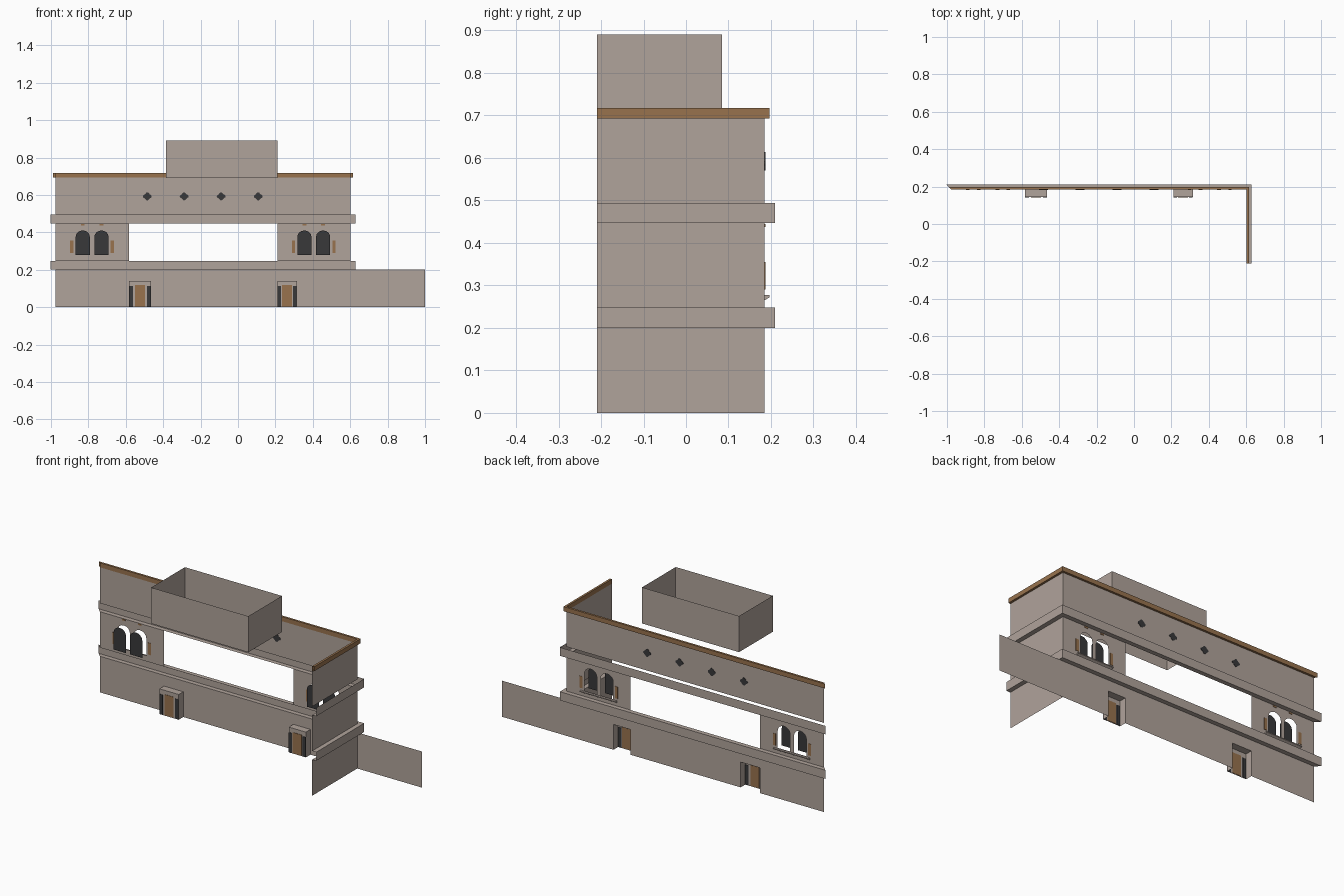
import bpy, bmesh, math

if "Cube" in bpy.data.objects:
    bpy.data.objects.remove(bpy.data.objects["Cube"])

def mat(name, c):
    m = bpy.data.materials.new(name)
    m.diffuse_color = (*c, 1)
    m.use_nodes = True
    m.node_tree.nodes["Principled BSDF"].inputs["Base Color"].default_value = m.diffuse_color
    return m

STONE = mat("warm_grey_stone", (0.434, 0.367, 0.328))
WOOD = mat("brown_wood", (0.314, 0.171, 0.076))
DARK = mat("dark_glass", (0.04, 0.04, 0.042))

L, R, F, B = -0.977, 0.602, 0.185, -0.21     # left end, corner, facade plane, far end

def finish(bm, name, material):
    me = bpy.data.meshes.new(name)
    bm.to_mesh(me)
    bm.free()
    me.materials.append(material)
    ob = bpy.data.objects.new(name, me)
    bpy.context.collection.objects.link(ob)
    return ob

def panel(name, material, outer, holes=(), y=F):
    """Flat sheet in the xz plane with holes, facing +y."""
    bm = bmesh.new()
    edges = []
    for loop in (outer, *holes):
        vs = [bm.verts.new((x, y, z)) for x, z in loop]
        edges += [bm.edges.new((vs[i - 1], vs[i])) for i in range(len(vs))]
    bmesh.ops.triangle_fill(bm, use_beauty=True, edges=edges, normal=(0, 1, 0))
    for f in bm.faces:
        f.normal_update()
        if f.normal.y < 0:
            f.normal_flip()
    return finish(bm, name, material)

def rect(x0, x1, z0, z1):
    return [(x0, z0), (x1, z0), (x1, z1), (x0, z1)]

def arch(cx, w=0.076, z0=0.28, z1=0.41, n=8):
    r, rise = w / 2, 0.035
    return [(cx - r, z0), (cx + r, z0)] + [
        (cx + r * math.cos(math.pi * i / n), z1 - rise + rise * math.sin(math.pi * i / n))
        for i in range(n + 1)]

def sheet(name, material, quads):
    bm = bmesh.new()
    for q in quads:
        bm.faces.new([bm.verts.new(p) for p in q])
    bmesh.ops.remove_doubles(bm, verts=bm.verts, dist=1e-5)
    return finish(bm, name, material)

def plate(name, material, outline, y=F, t=0.004):
    """Thin prism straddling a sheet so that it shows on both sides."""
    bm = bmesh.new()
    a = bm.faces.new([bm.verts.new((x, y - t / 2, z)) for x, z in outline])
    ext = bmesh.ops.extrude_face_region(bm, geom=[a], use_keep_orig=True)["geom"]
    for v in ext:
        if isinstance(v, bmesh.types.BMVert):
            v.co.y += t
    bmesh.ops.recalc_face_normals(bm, faces=bm.faces)
    return finish(bm, name, material)

def trim(name, material, profile):
    """Sweep an (offset, z) profile along the facade and round the corner."""
    rows = [[(L - o, F + o, z), (R + o, F + o, z), (R + o, B, z)] for o, z in profile]
    sheet(name, material, [(p[i], p[i + 1], q[i + 1], q[i])
                           for p, q in zip(rows, rows[1:]) for i in range(2)])

# Ground floor with door notches, running on past the corner
doors = [(-0.583, -0.465), (0.21, 0.315)]
DH, DY = 0.14, 0.145
base = [(L, 0)]
for a, b in doors:
    base += [(a, 0), (a, DH), (b, DH), (b, 0)]
base += [(1.0, 0), (1.0, 0.2), (L, 0.2)]
panel("ground_floor_wall", STONE, base)

# Middle floor: two window bays either side of the wide opening
for side, x0, x1, c in (("left", L, -0.583, -0.78), ("right", 0.21, R, 0.405)):
    wins = [c - 0.05, c + 0.05]
    panel(side + "_bay_wall", STONE, rect(x0, x1, 0.248, 0.447), [arch(w) for w in wins])
    for w in wins:
        panel(side + "_window_pane", DARK, arch(w), y=0.15)
        plate(side + "_keystone", WOOD, rect(w - 0.01, w + 0.01, 0.437, 0.445))
    for s in (-1, 1):
        x = c + s * 0.108
        plate(side + "_window_bracket", WOOD, rect(x - 0.009, x + 0.009, 0.29, 0.355))
    # sloped sill
    prof = [(F, 0.277), (F + 0.012, 0.277), (F + 0.012, 0.272), (F, 0.265)]
    s0, s1 = c - 0.11, c + 0.11
    sheet(side + "_window_sill", STONE,
          [[(s0, *prof[i - 1]), (s0, *prof[i]), (s1, *prof[i]), (s1, *prof[i - 1])]
           for i in range(4)] + [[(x, *p) for p in prof] for x in (s0, s1)])

# Upper floor with four lobed vents
panel("upper_wall", STONE, rect(L, R, 0.494, 0.693))
for cx in (-0.485, -0.288, -0.09, 0.108):
    ring = []
    for i in range(24):
        a = math.tau * i / 24
        r = 0.021 + 0.003 * math.cos(4 * a)
        ring.append((cx + r * math.cos(a), 0.592 + 0.9 * r * math.sin(a)))
    plate("lobed_vent", DARK, ring)

# Side wall in three storeys
sheet("side_wall", STONE, [[(R, F, a), (R, B, a), (R, B, b), (R, F, b)]
                           for a, b in ((0, 0.2), (0.248, 0.447), (0.494, 0.693))])

# String courses and cornice
trim("lower_band", STONE, [(0, 0.2), (0.025, 0.2), (0.025, 0.248), (0, 0.248)])
trim("upper_band", STONE, [(0, 0.447), (0.025, 0.447), (0.025, 0.494)])
trim("cornice", WOOD, [(0, 0.693), (0.012, 0.693), (0.012, 0.718), (0, 0.718), (0, 0.693)])

# Door alcoves: jambs, ceiling and back, with door and side lights
for a, b in doors:
    sheet("door_alcove", STONE, [
        [(a, F, 0), (a, DY, 0), (a, DY, DH), (a, F, DH)],
        [(b, DY, 0), (b, F, 0), (b, F, DH), (b, DY, DH)],
        [(a, F, DH), (a, DY, DH), (b, DY, DH), (b, F, DH)],
        [(a, DY, 0), (b, DY, 0), (b, DY, DH), (a, DY, DH)]])
    m = (a + b) / 2
    plate("door_leaf", WOOD, rect(m - 0.027, m + 0.027, 0.004, 0.118), y=DY)
    for x in (a + 0.011, b - 0.011):
        plate("door_side_light", DARK, rect(x - 0.01, x + 0.01, 0.002, 0.112), y=DY)

# Open rooftop block
x0, x1, y0, y1 = -0.385, 0.21, B, 0.085
c = [(x0, y0), (x1, y0), (x1, y1), (x0, y1)]
sheet("rooftop_block", STONE, [[(*c[i - 1], 0.69), (*c[i], 0.69), (*c[i], 0.89), (*c[i - 1], 0.89)]
                               for i in range(4)])
